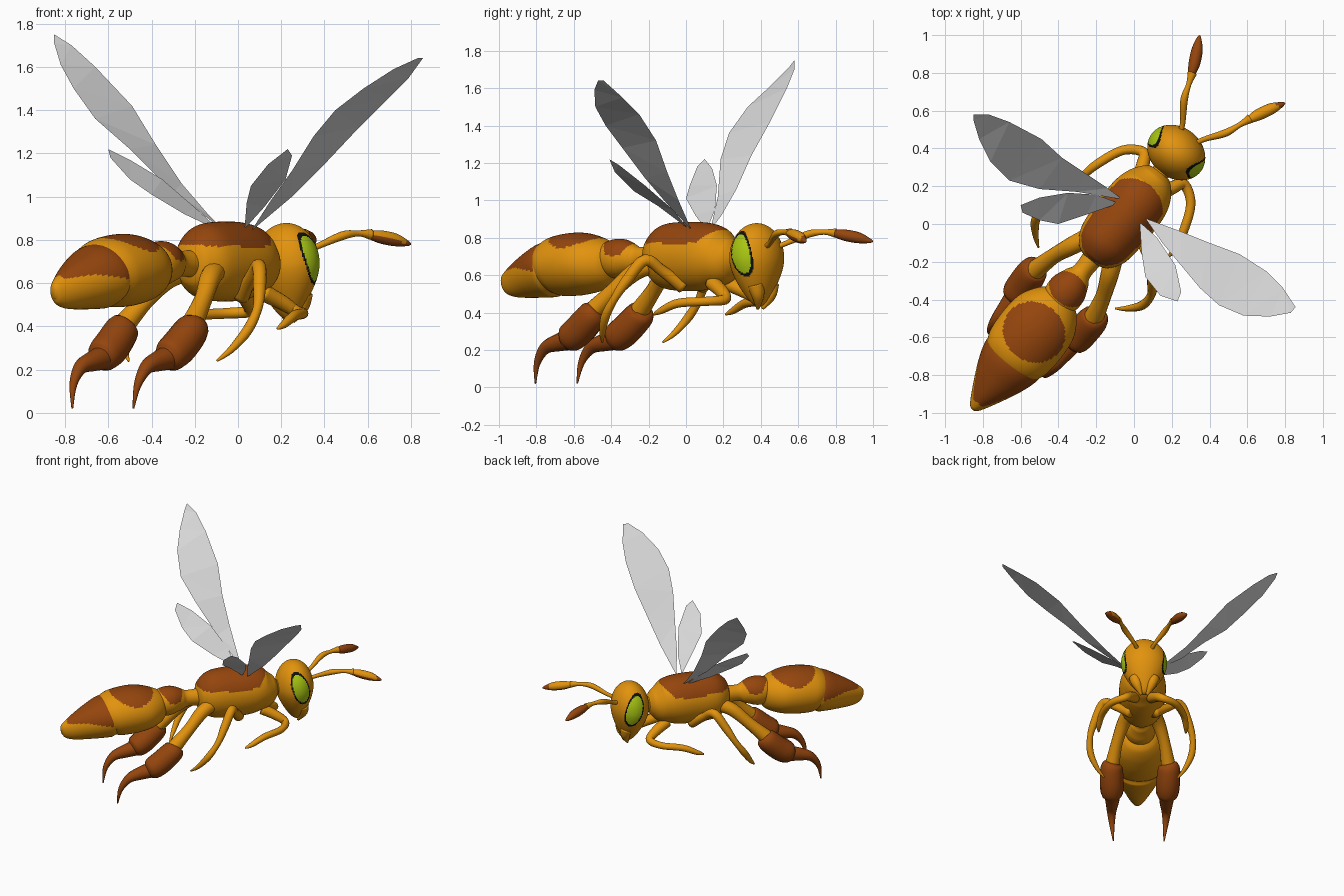
import bpy, bmesh, math
from mathutils import Vector

cube = bpy.data.objects.get("Cube")
if cube:
    bpy.data.objects.remove(cube, do_unlink=True)


def material(name, rgb):
    m = bpy.data.materials.new(name)
    m.use_nodes = True
    m.diffuse_color = (*rgb, 1)
    m.node_tree.nodes["Principled BSDF"].inputs["Base Color"].default_value = (*rgb, 1)
    return m


amber = material("amber", (0.76, 0.29, 0.004))
rust = material("rust", (0.3, 0.06, 0.004))
lime = material("lime", (0.4, 0.58, 0.006))
black = material("black", (0.005, 0.005, 0.005))
smoke = material("smoke grey", (0.68, 0.68, 0.68))

# Body frame: first axis runs tail to head, second to the side, third up
ORIGIN = Vector((-0.06, 0.02, 0))
FORWARD = Vector((0.621, 0.784, 0))
SIDE = Vector((0.784, -0.621, 0))
UP = Vector((0, 0, 1))


def place(p):
    return ORIGIN + FORWARD * p.x + SIDE * p.y + UP * p.z


def finish(name, bm, mats, rule=None, in_body_frame=True, smooth=True):
    for f in bm.faces:
        f.smooth = smooth
        if rule:
            f.material_index = rule(f.calc_center_median())
    if in_body_frame:
        for v in bm.verts:
            v.co = place(v.co)
        bmesh.ops.recalc_face_normals(bm, faces=bm.faces[:])
    me = bpy.data.meshes.new(name)
    bm.to_mesh(me)
    bm.free()
    for m in mats:
        me.materials.append(m)
    bpy.context.collection.objects.link(bpy.data.objects.new(name, me))


def spline(keys, steps):
    """Smooth curve through tuples of any length."""
    out = []
    for i in range(len(keys) - 1):
        a, b, c, d = keys[max(i - 1, 0)], keys[i], keys[i + 1], keys[min(i + 2, len(keys) - 1)]
        for s in range(steps):
            t = s / steps
            out.append([0.5 * (2 * q + (r - p) * t + (2 * p - 5 * q + 4 * r - w) * t * t
                               + (3 * q - p - 3 * r + w) * t ** 3)
                        for p, q, r, w in zip(a, b, c, d)])
    return out + [list(keys[-1])]


def loft(name, keys, mats, rule=None, sides=14, steps=5):
    """Tube through (along, side, height, half width, half height) sections."""
    secs = spline(keys, steps)
    pts = [Vector(s[:3]) for s in secs]
    bm = bmesh.new()
    rings = []
    for i, s in enumerate(secs):
        t = (pts[min(i + 1, len(pts) - 1)] - pts[max(i - 1, 0)]).normalized()
        across = t.cross(UP).normalized()
        high = across.cross(t)
        w, h = max(s[3], 0.003), max(s[4], 0.003)
        rings.append([bm.verts.new(pts[i] + across * w * math.cos(a) + high * h * math.sin(a))
                      for a in (2 * math.pi * k / sides for k in range(sides))])
    for r0, r1 in zip(rings, rings[1:]):
        for k in range(sides):
            n = (k + 1) % sides
            bm.faces.new((r0[k], r0[n], r1[n], r1[k]))
    bm.faces.new(rings[0])
    bm.faces.new(rings[-1])
    finish(name, bm, mats, rule)


def body(name, profile, rule=None):
    keys = [(u, 0, z, w, h) for u, z, w, h in profile]
    loft(name, keys, [amber, rust], rule, sides=72, steps=14)


def spot(centre, length, width, floor):
    """Rust oval on the upper faces."""
    return lambda p: int(p.z > floor and ((p.x - centre) / length) ** 2 + (p.y / width) ** 2 < 1)


def limb(name, keys, mats, rule=None):
    """A matching pair of round tapered limbs."""
    for label, s in (("left_", 1), ("right_", -1)):
        loft(label + name, [(u, v * s, z, r, r) for u, v, z, r in keys], mats, rule)


# Trunk
body("abdomen_tail", [(-1.275, .55, .012, .02), (-1.255, .555, .035, .055), (-1.18, .57, .077, .092),
                      (-1.05, .605, .14, .13), (-.95, .63, .172, .15), (-.89, .635, .165, .135)],
     lambda p: int(p.z > .635 - .14 * (p.x + 1.05) - .3 * max(-1.1 - p.x, 0)
                   and -1.235 < p.x < -.935))
body("abdomen_middle", [(-.945, .635, .165, .14), (-.88, .65, .19, .162), (-.75, .66, .197, .168),
                        (-.64, .66, .18, .15), (-.55, .66, .125, .115), (-.51, .66, .07, .07)],
     spot(-.755, .155, .17, .715))
body("abdomen_front", [(-.58, .67, .07, .07), (-.53, .683, .1, .1), (-.46, .692, .102, .102),
                       (-.39, .69, .075, .08), (-.34, .69, .052, .06), (-.22, .69, .06, .065)],
     spot(-.465, .085, .11, .705))
body("thorax", [(-.27, .70, .05, .06), (-.245, .70, .1, .115), (-.16, .70, .15, .172),
                (0, .70, .165, .185), (.14, .70, .163, .176), (.23, .69, .138, .145),
                (.29, .69, .098, .1), (.32, .69, .06, .06)],
     spot(-.015, .25, .2, .77))
body("neck", [(.25, .69, .06, .065), (.33, .69, .05, .055), (.42, .70, .06, .06)])


# Head tapering down to a beak, with rimmed oval eyes
def eye_rule(p):
    d = math.hypot((p.x - .465 + .22 * (p.z - .715)) / .066, (p.z - .715) / .122)
    if abs(p.y) < .08 or d > 1:
        return 0
    return 1 if d < .86 else 2


bm = bmesh.new()
bmesh.ops.create_uvsphere(bm, u_segments=128, v_segments=96, radius=1)
for v in bm.verts:
    x, y, z = v.co
    low = max(-z, 0)
    slim = 1 - .3 * low ** 2
    v.co = (.457 + .135 * x * slim + .015 * low ** 2, .164 * y * slim, .69 + .188 * z * (1 + .38 * low))
finish("head", bm, [amber, lime, black], eye_rule)
limb("jaw", [(.50, .065, .55, .045), (.505, .05, .49, .034), (.48, .02, .42, .008)], [amber])

# Antennae, the left club amber on top
limb("antenna_stalk", [(.53, .04, .74, .016), (.60, .07, .77, .014), (.70, .14, .82, .02),
                       (.78, .172, .83, .014), (.84, .195, .825, .025)], [amber])
limb("antenna_club", [(.82, .19, .825, .016), (.88, .215, .815, .03), (.95, .25, .8, .03),
                      (1.0, .278, .785, .015), (1.02, .288, .78, .004)], [amber, rust],
     lambda p: int(p.y < 0 or p.x > .985 or p.z < .822 - .24 * (p.x - .82)))

# Front and middle legs
limb("front_leg", [(.20, .06, .56, .04), (.30, .10, .51, .035), (.35, .14, .47, .028),
                   (.29, .23, .46, .025), (.15, .29, .45, .024), (.05, .31, .41, .018),
                   (0, .31, .39, .006)], [amber])
limb("middle_leg", [(.02, .08, .54, .04), (-.04, .18, .62, .03), (-.09, .27, .68, .032),
                    (-.16, .33, .58, .03), (-.22, .365, .48, .022), (-.29, .36, .38, .024),
                    (-.35, .31, .29, .016), (-.39, .26, .24, .005)], [amber])

# Hind legs with armoured shins and claws
limb("hind_thigh", [(-.17, .08, .66, .05), (-.27, .125, .62, .048), (-.38, .17, .52, .042),
                    (-.52, .205, .39, .055)], [amber])
limb("hind_shin", [(-.475, .2, .415, .05), (-.50, .205, .39, .078), (-.59, .2, .31, .085),
                   (-.66, .197, .265, .078), (-.69, .195, .25, .05)], [rust])
limb("hind_claw", [(-.64, .195, .26, .06), (-.74, .193, .24, .048), (-.83, .195, .21, .033),
                   (-.89, .19, .13, .018), (-.91, .18, .02, .004)], [rust])

# Wings: thin flat blades, each raised at its own angle
right_fore = [(-.06, .13, .84), (-.14, .19, .92), (-.26, .27, 1.06), (-.38, .35, 1.24),
              (-.49, .45, 1.42), (-.66, .54, 1.6), (-.77, .58, 1.7), (-.85, .58, 1.75),
              (-.85, .55, 1.71), (-.82, .45, 1.61), (-.76, .33, 1.5), (-.66, .23, 1.36),
              (-.5, .185, 1.22), (-.3, .17, 1.02)]
right_hind = [(-.08, .11, .84), (-.2, .155, .95), (-.35, .165, 1.08), (-.5, .14, 1.17),
              (-.6, .1, 1.22), (-.59, .06, 1.18), (-.5, .02, 1.08), (-.4, 0, 1.01),
              (-.25, .05, .92)]
left_fore = [(.06, .03, .84), (.25, -.04, 1.0), (.4, -.1, 1.15), (.56, -.16, 1.32),
             (.7, -.25, 1.46), (.79, -.34, 1.55), (.855, -.44, 1.64), (.83, -.47, 1.64),
             (.72, -.49, 1.59), (.58, -.485, 1.5), (.45, -.43, 1.4), (.35, -.34, 1.28),
             (.25, -.22, 1.12), (.15, -.1, .98)]
left_hind = [(.03, .01, .85), (.04, -.15, .97), (.06, -.28, 1.05), (.14, -.38, 1.15),
             (.23, -.41, 1.22), (.25, -.36, 1.19), (.22, -.22, 1.08), (.12, -.07, .95)]

for name, outline in (("right_forewing", right_fore), ("right_hindwing", right_hind),
                      ("left_forewing", left_fore), ("left_hindwing", left_hind)):
    bm = bmesh.new()
    face = bm.faces.new([bm.verts.new(p) for p in outline])
    face.normal_update()
    bmesh.ops.triangulate(bm, faces=[face])
    finish(name, bm, [smoke], in_body_frame=False, smooth=False)
